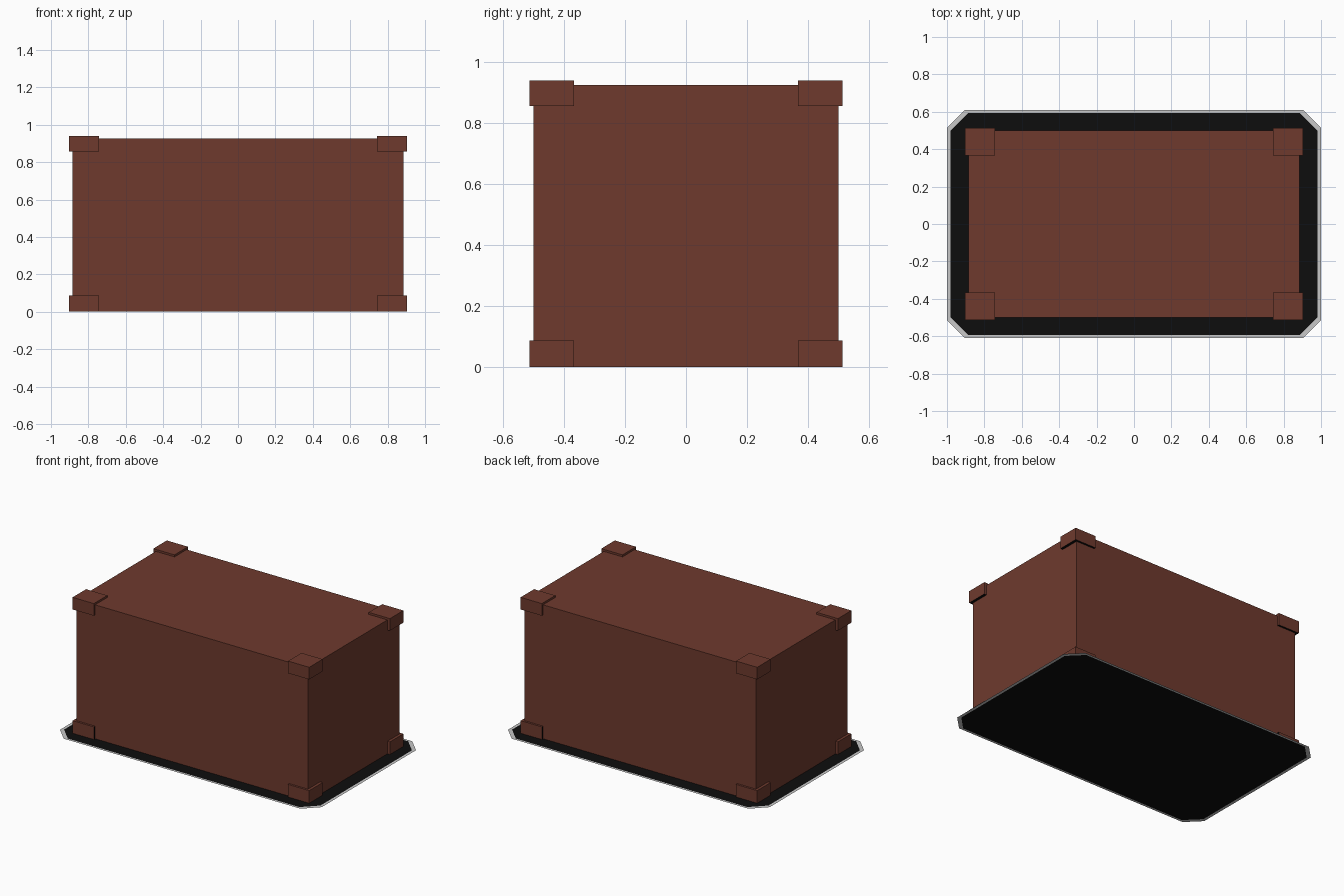
import bpy, bmesh
from mathutils import Vector

if "Cube" in bpy.data.objects:
    bpy.data.objects.remove(bpy.data.objects["Cube"])


def material(name, rgb):
    m = bpy.data.materials.new(name)
    m.diffuse_color = (*rgb, 1.0)
    m.use_nodes = True
    m.node_tree.nodes["Principled BSDF"].inputs["Base Color"].default_value = m.diffuse_color
    return m


BROWN = material("dark_brown", (0.156, 0.042, 0.027))
BLACK = material("black", (0.004, 0.004, 0.004))
GREY = material("light_grey", (0.58, 0.58, 0.58))


def finish(name, bm, mats):
    mesh = bpy.data.meshes.new(name)
    bm.to_mesh(mesh)
    bm.free()
    for m in mats:
        mesh.materials.append(m)
    obj = bpy.data.objects.new(name, mesh)
    bpy.context.collection.objects.link(obj)
    return obj


def box(name, lo, hi, mats, black_dir=None):
    """Box between two corners; the face pointing along black_dir is black."""
    lo, hi = Vector(lo), Vector(hi)
    bm = bmesh.new()
    bmesh.ops.create_cube(bm, size=1)
    bmesh.ops.scale(bm, vec=hi - lo, verts=bm.verts)
    bmesh.ops.translate(bm, vec=(lo + hi) / 2, verts=bm.verts)
    bm.normal_update()
    for f in bm.faces:
        if black_dir and f.normal.dot(Vector(black_dir)) > 0.9:
            f.material_index = 1
    return finish(name, bm, mats)


def octagon(x, y, cut):
    """Rectangle outline with its corners cut off, anticlockwise."""
    return [(x, -y + cut), (x, y - cut), (x - cut, y), (-x + cut, y),
            (-x, y - cut), (-x, -y + cut), (-x + cut, -y), (x - cut, -y)]


# Flat base mat: black centre with a thin light grey border
bm = bmesh.new()
inner = [bm.verts.new((x, y, 0)) for x, y in octagon(0.98, 0.594, 0.095)]
outer = [bm.verts.new((x, y, 0)) for x, y in octagon(1.0, 0.61, 0.095)]
bm.faces.new(inner)
for i in range(8):
    j = (i + 1) % 8
    bm.faces.new((inner[i], outer[i], outer[j], inner[j])).material_index = 1
finish("base_mat", bm, [BLACK, GREY])

# Main crate body
box("crate_body", (-0.885, -0.5, 0.001), (0.885, 0.5, 0.926), [BROWN])

# Corner blocks, four at the bottom and four at the top
for sx, side in ((-1, "left"), (1, "right")):
    for sy, depth in ((-1, "front"), (1, "back")):
        xs = sorted((sx * 0.742, sx * 0.904))
        ys = sorted((sy * 0.367, sy * 0.514))
        for level, z0, z1, dark in (("bottom", 0.001, 0.088, (-sx, 0, 0)),
                                    ("top", 0.856, 0.94, (0, 0, -1))):
            box(f"{level}_{depth}_{side}_corner", (xs[0], ys[0], z0),
                (xs[1], ys[1], z1), [BROWN, BLACK], dark)
